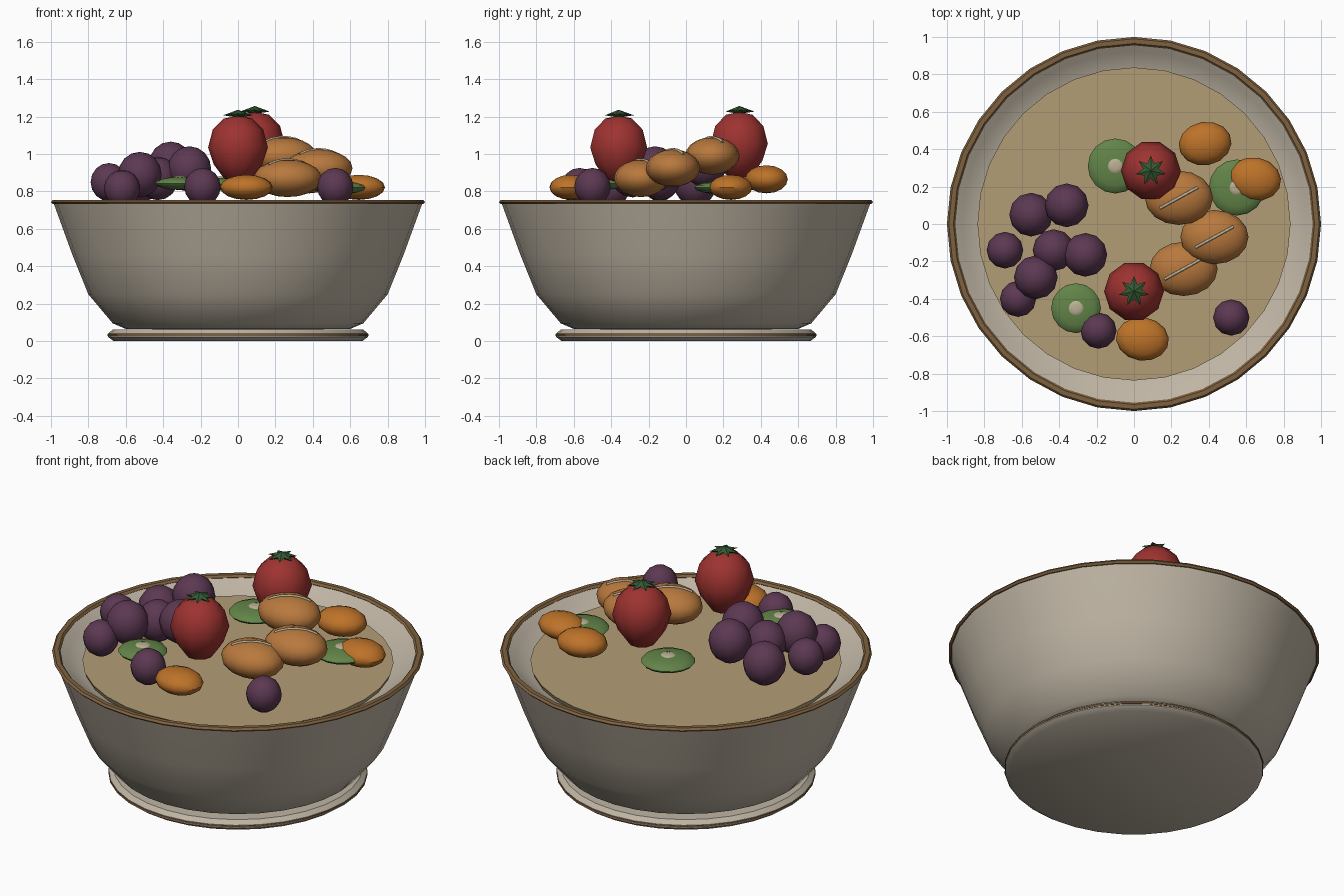
import bpy, bmesh, math

if "Cube" in bpy.data.objects:
    bpy.data.objects.remove(bpy.data.objects["Cube"])

COL = {
    "cream": (.52, .46, .37), "broth": (.45, .34, .18), "brown": (.21, .12, .05),
    "grape": (.107, .04, .085), "red": (.34, .033, .03), "leaf": (.033, .10, .033),
    "roll": (.48, .19, .047), "orange": (.51, .17, .022), "green": (.12, .23, .064),
    "pale": (.50, .43, .30),
}
MATS = {}
for key, c in COL.items():
    MATS[key] = bpy.data.materials.new(key)
    MATS[key].diffuse_color = (*c, 1)


def finish(name, bm, mat, smooth=True):
    bmesh.ops.recalc_face_normals(bm, faces=bm.faces)
    me = bpy.data.meshes.new(name)
    bm.to_mesh(me)
    bm.free()
    ob = bpy.data.objects.new(name, me)
    bpy.context.collection.objects.link(ob)
    me.materials.append(MATS[mat])
    if smooth:
        bpy.ops.object.select_all(action='DESELECT')
        ob.select_set(True)
        bpy.context.view_layer.objects.active = ob
        bpy.ops.object.shade_smooth_by_angle(angle=math.radians(40))
    return ob


def lathe(name, profile, mat, segs=32, loc=(0, 0, 0), closed=False):
    bm = bmesh.new()
    vs = [bm.verts.new((r, 0, z)) for r, z in profile]
    edges = [bm.edges.new(p) for p in zip(vs, vs[1:])]
    if closed:
        edges.append(bm.edges.new((vs[-1], vs[0])))
    bmesh.ops.spin(bm, geom=vs + edges, cent=(0, 0, 0), axis=(0, 0, 1),
                   angle=2 * math.pi, steps=segs, use_duplicate=False)
    bmesh.ops.remove_doubles(bm, verts=bm.verts, dist=1e-4)
    ob = finish(name, bm, mat)
    ob.location = loc
    return ob


def blob(name, loc, size, mat, segs=12, rings=8, rot=0):
    bm = bmesh.new()
    bmesh.ops.create_uvsphere(bm, u_segments=segs, v_segments=rings, radius=1)
    bmesh.ops.scale(bm, vec=size, verts=bm.verts)
    ob = finish(name, bm, mat)
    ob.location = loc
    ob.rotation_euler.z = math.radians(rot)
    return ob


# Bowl, foot, rim and filling
lathe("bowl", [(0, .065), (.60, .065), (.67, .095), (.80, .25), (.885, .46), (.985, .735),
               (.96, .74), (.92, .715), (.835, .66), (0, .6)], "cream")
lathe("foot", [(0, 0), (.665, 0), (.695, .022), (.695, .04), (.67, .062), (0, .066)], "cream")
lathe("foot_band", [(.66, .028), (.698, .028), (.698, .038), (.66, .038)], "brown", closed=True)
lathe("rim", [(.965, .732), (.99, .732), (1.0, .743), (.99, .755), (.965, .755), (.955, .743)],
      "brown", closed=True)
lathe("filling", [(0, .69), (.837, .69), (.82, .65), (0, .65)], "broth")

# Grapes
for i, (x, y, z, r) in enumerate([
        (-.69, -.14, .85, .098), (-.55, .05, .845, .117), (-.36, .10, .945, .117),
        (-.43, -.14, .87, .112), (-.26, -.165, .92, .117), (-.525, -.285, .89, .117),
        (-.62, -.40, .815, .097), (-.19, -.57, .825, .097), (.52, -.50, .825, .097)]):
    blob(f"grape_{i}", (x, y, z), (r, r, r * 1.04), "grape")

# Tomatoes with star leaves
for i, (x, y, dz) in enumerate([(0, -.36, 0), (.09, .285, .02)]):
    lathe(f"tomato_{i}", [(0, .845), (.075, .87), (.13, .945), (.16, 1.035), (.135, 1.13),
                          (.075, 1.19), (0, 1.205)], "red", 10, (x, y, dz))
    bm = bmesh.new()
    n = 14
    top = bm.verts.new((0, 0, 1.237))
    low = bm.verts.new((0, 0, 1.195))
    ring = []
    for k in range(n):
        r = .082 if k % 2 == 0 else .042
        a = 2 * math.pi * k / n + math.pi / 2
        ring.append(bm.verts.new((r * math.cos(a), r * math.sin(a), 1.207 if k % 2 == 0 else 1.217)))
    for k in range(n):
        bm.faces.new((top, ring[k], ring[(k + 1) % n]))
        bm.faces.new((low, ring[(k + 1) % n], ring[k]))
    finish(f"tomato_leaf_{i}", bm, "leaf", False).location = (x, y, dz)

# Rolls with a pale score line following the surface
A, B, C = .182, .145, .10
for i, (x, y, z) in enumerate([(.24, .14, .99), (.43, -.07, .925), (.265, -.24, .87)]):
    blob(f"roll_{i}", (x, y, z), (A, B, C), "roll", 16, 10)
    cu = bpy.data.curves.new(f"roll_score_{i}", 'CURVE')
    cu.dimensions = '3D'
    cu.bevel_depth = .008
    cu.bevel_resolution = 1
    cu.use_fill_caps = True
    sp = cu.splines.new('POLY')
    sp.points.add(6)
    for k, p in enumerate(sp.points):
        t = (k - 3) / 3
        px, py = .10 * t, .055 * t
        pz = C * math.sqrt(1 - (px / A) ** 2 - (py / B) ** 2)
        p.co = (px, py, pz, 1)
    cu.materials.append(MATS["pale"])
    ob = bpy.data.objects.new(f"roll_score_{i}", cu)
    bpy.context.collection.objects.link(ob)
    ob.location = (x, y, z)

# Orange pieces
for i, (x, y, z, h, rot) in enumerate([(.38, .43, .865, .075, 10), (.645, .24, .822, .067, -10),
                                       (.045, -.615, .822, .067, -8)]):
    blob(f"orange_piece_{i}", (x, y, z), (.142, .116, h), "orange", 14, 8, rot)

# Green slices with pale cores
for i, (x, y, z, r) in enumerate([(-.10, .31, .84, .147), (-.31, -.45, .843, .133),
                                  (.55, .195, .82, .15)]):
    blob(f"green_slice_{i}", (x, y, z), (r, r, .035), "green", 16, 8)
    blob(f"slice_core_{i}", (x, y, z + .03), (.043, .043, .01), "pale", 12, 6)

for m in bpy.data.materials:
    if m.users and not m.is_grease_pencil:
        m.use_nodes = True
        m.node_tree.nodes["Principled BSDF"].inputs["Base Color"].default_value = m.diffuse_color
